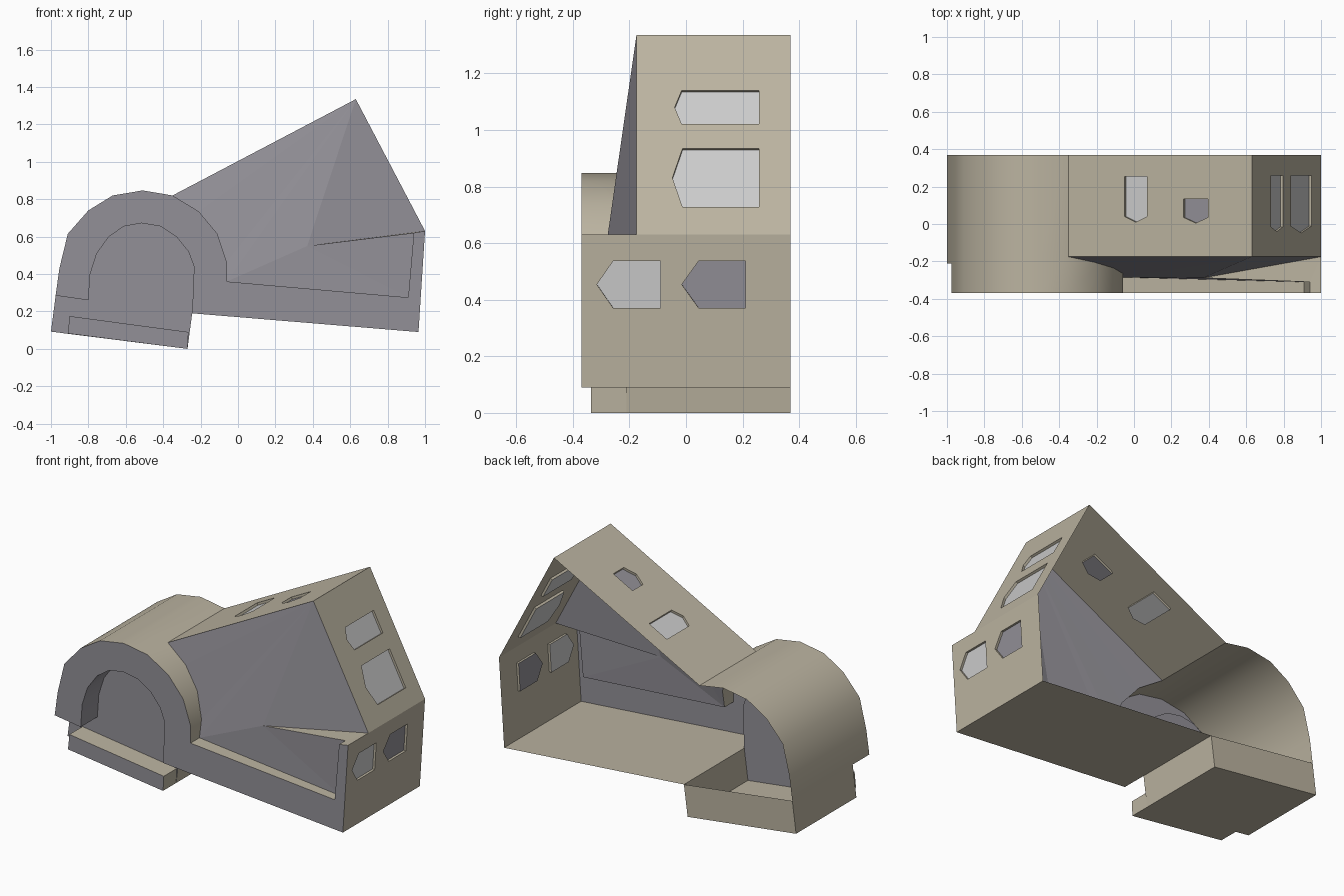
import bpy, bmesh
from mathutils import Vector
from mathutils.geometry import tessellate_polygon

if "Cube" in bpy.data.objects:
    bpy.data.objects.remove(bpy.data.objects["Cube"])


def material(name, col):
    m = bpy.data.materials.new(name)
    m.diffuse_color = (*col, 1)
    m.use_nodes = True
    m.node_tree.nodes["Principled BSDF"].inputs["Base Color"].default_value = m.diffuse_color
    return m


BEIGE = material("warm beige", (0.50, 0.455, 0.355))
GRAY = material("slate gray", (0.29, 0.28, 0.31))
PALE = material("pale gray", (0.60, 0.60, 0.60))

FRONT, BACK, NICHE, STEP, EAVE = -0.37, 0.37, -0.21, -0.335, -0.175


def mesh(name, faces, mat, ref=(0, 0, 0.4), inward=False, smooth=False):
    """Join polygons into one object; normals point away from (or toward) ref."""
    bm = bmesh.new()
    for f in faces:
        bm.faces.new([bm.verts.new(p) for p in f])
    bmesh.ops.remove_doubles(bm, verts=bm.verts[:], dist=0.0005)
    bm.normal_update()
    for f in bm.faces:
        away = f.normal.dot(f.calc_center_median() - Vector(ref)) > 0
        if away == inward:
            f.normal_flip()
    me = bpy.data.meshes.new(name)
    bm.to_mesh(me)
    bm.free()
    me.materials.append(mat)
    ob = bpy.data.objects.new(name, me)
    bpy.context.collection.objects.link(ob)
    if smooth:
        bpy.ops.object.select_all(action='DESELECT')
        ob.select_set(True)
        bpy.context.view_layer.objects.active = ob
        bpy.ops.object.shade_smooth_by_angle(angle=0.7)
    return ob


def at(pts, y):
    return [(x, y, z) for x, z in pts]


def strip(pts, y0, y1):
    """Quads along an xz profile; y1 may be one value or one per point."""
    ys = y1 if isinstance(y1, list) else [y1] * len(pts)
    a = at(pts, y0)
    b = [(p[0], y, p[1]) for p, y in zip(pts, ys)]
    return [(a[i], a[i + 1], b[i + 1], b[i]) for i in range(len(pts) - 1)]


def windowed_wall(name, a, b, y0, axis, inward, windows):
    """Flat wall from xz point a to b, with pointed windows set slightly in."""
    def on(v, y):
        t = (v - a[axis]) / (b[axis] - a[axis])
        return Vector((a[0] + (b[0] - a[0]) * t, y, a[1] + (b[1] - a[1]) * t))
    inset = Vector(inward).normalized() * 0.014
    loops = [[on(a[axis], y0), on(b[axis], y0), on(b[axis], BACK), on(a[axis], BACK)]]
    reveals = []
    for i, (v0, v1, back, shoulder, tip, mat) in enumerate(windows):
        hole = [on(v0, back), on(v1, back), on(v1, shoulder),
                on((v0 + v1) / 2, tip), on(v0, shoulder)]
        loops.append(hole)
        pane = [p + inset for p in hole]
        for k in range(5):
            j = (k + 1) % 5
            reveals.append((hole[k], hole[j], pane[j], pane[k]))
        mesh(f"{name}_pane_{i + 1}", [pane], mat)
    flat = [p for l in loops for p in l]
    tris = [[flat[i] for i in t] for t in tessellate_polygon(loops)]
    mesh(name, tris, BEIGE)
    mesh(name + "_window_reveals", reveals, BEIGE)


# Shared front-view profile points (x, z)
outer = [(-.975, .285), (-.955, .43), (-.91, .615), (-.80, .74), (-.67, .82), (-.51, .847),
         (-.35, .82), (-.21, .735), (-.11, .615), (-.06, .465), (-.06, .36)]
inner = [(-.80, .26), (-.79, .40), (-.755, .51), (-.69, .60), (-.61, .655), (-.515, .672),
         (-.415, .655), (-.33, .60), (-.265, .52), (-.235, .44), (-.245, .19)]
apex, shoulder, right_foot, left_foot = (.63, 1.335), (1.0, .63), (.965, .09), (-.245, .19)
box_left, box_right = (-1.0, .092), (-.27, 0)
arch_ref = (-.5, 0, .3)

# Barrel-vaulted tower; its right flank ends on the sloping front panel
flank_y = [EAVE, -.205, -.235, -.265, -.285]
mesh("barrel_vault", strip(outer[:7], FRONT, EAVE) + strip(outer[:7], EAVE, BACK)
     + strip(outer[6:], FRONT, flank_y), BEIGE, arch_ref, smooth=True)

# Flat front with the arched doorway and low wall under the sill
mesh("front_plate", [at(outer + [(.91, .275), (.94, .62), shoulder, right_foot]
                        + inner[::-1], FRONT)], GRAY)
mesh("doorway_reveal", strip(inner, FRONT, NICHE), GRAY, arch_ref, inward=True, smooth=True)
mesh("doorway_back_wall", [at([box_left, outer[0]] + inner + [box_right], NICHE)], GRAY)
mesh("arch_leg_underside", strip([outer[0], inner[0]], FRONT, NICHE), BEIGE)

# Sunken base box, open at the top, with the front doorstep
mesh("base_box", strip([outer[0], box_left, box_right, left_foot], NICHE, BACK)
     + [at([box_left, box_right, left_foot, outer[0]], BACK)], BEIGE, (-.6, 0, .15))
step = [(-.91, .082), (-.90, .175), (-.265, .09), box_right]
mesh("doorstep", strip(step + step[:1], STEP, NICHE), BEIGE, (-.6, -.27, .09))
mesh("doorstep_front", [at(step, STEP)], GRAY)

# Floor of the main hall
mesh("floor", strip([left_foot, right_foot], FRONT, BACK), BEIGE)

# Sloping front panel, creased toward the right corner
fold = (.37, -.288, .55)
top_right = (apex[0], EAVE, apex[1])
corner = (shoulder[0], EAVE, shoulder[1])
flank = [(p[0], y, p[1]) for p, y in zip(outer[6:], flank_y)]
mesh("sloping_front_panel", [[p, q, top_right] for p, q in zip(flank, flank[1:])]
     + [[flank[-1], fold, top_right], [fold, corner, top_right]], GRAY, (0, .3, .4))

# Recess below the panel: back wall, sill, jamb and wedge ledge
sill_in, jamb_in = (.91, -.31, .275), (.94, -.31, .62)
mesh("recess_wall", [[flank[-1], sill_in, fold], [fold, sill_in, jamb_in]], GRAY)
mesh("sill", strip([(-.06, .36), (.91, .275)], FRONT, [-.285, -.31]), BEIGE, (.4, -.3, 0))
mesh("jamb", strip([(.91, .275), (.94, .62)], FRONT, -.31), BEIGE, (2, -.3, .4))
mesh("wedge_ledge", [[fold, jamb_in, corner],
                     [jamb_in, (.94, FRONT, .62), (1, FRONT, .63), corner]], BEIGE, (.7, -.3, 0))

# Roof and right-hand walls with pointed windows
windowed_wall("long_roof", outer[6], apex, EAVE, 0, (.515, 0, -.98),
              [(-.05, .07, .255, .04, .01, PALE), (.265, .395, .135, .035, .005, GRAY)])
windowed_wall("upper_right_wall", apex, shoulder, EAVE, 1, (-.705, 0, -.37),
              [(1.02, 1.14, .258, -.015, -.04, PALE), (.727, .935, .258, -.012, -.048, PALE)])
windowed_wall("lower_right_wall", shoulder, right_foot, FRONT, 1, (-1, 0, .065),
              [(.37, .537, -.09, -.257, -.315, PALE), (.37, .537, .21, .045, -.015, GRAY)])
